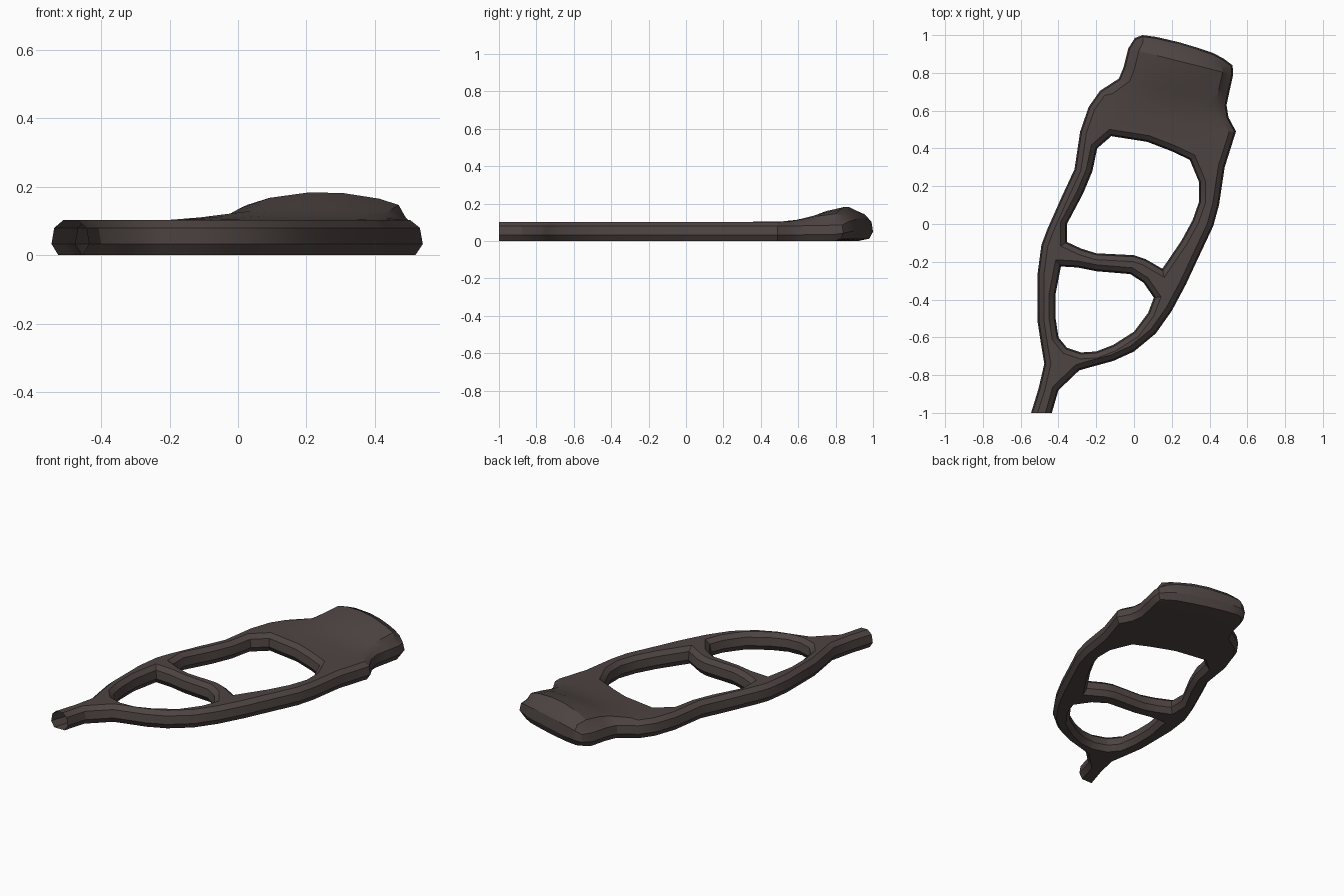
import bpy, bmesh
from mathutils import Vector

if "Cube" in bpy.data.objects:
    bpy.data.objects.remove(bpy.data.objects["Cube"])

# Plan layout: each strip is a list of point pairs across a bar
tail = [((-.545, -1), (-.435, -1)), ((-.505, -.87), (-.40, -.88)),
        ((-.475, -.74), (-.29, -.775)), ((-.355, -.655), (-.28, -.68))]
left_rail = [((-.475, -.74), (-.355, -.655)), ((-.49, -.65), (-.40, -.60)),
             ((-.51, -.52), (-.415, -.50)), ((-.51, -.36), (-.415, -.37)),
             ((-.51, -.26), (-.387, -.225)), ((-.49, -.11), (-.355, -.095)),
             ((-.46, -.03), (-.355, 0)), ((-.38, .15), (-.27, .16)),
             ((-.315, .29), (-.22, .28)), ((-.285, .49), (-.195, .40))]
right_rail = [((-.29, -.775), (-.28, -.68)), ((-.22, -.755), (-.20, -.675)),
              ((-.11, -.725), (-.11, -.64)), ((0, -.675), (0, -.57)),
              ((.115, -.58), (.075, -.47)), ((.20, -.46), (.105, -.39)),
              ((.275, -.32), (.15, -.237)), ((.34, -.18), (.25, -.09)),
              ((.42, -.01), (.31, .02)), ((.45, .10), (.345, .12)),
              ((.48, .30), (.345, .22))]
crossbar = [((-.387, -.225), (-.355, -.095)), ((-.30, -.23), (-.28, -.13)),
            ((-.20, -.25), (-.20, -.155)), ((-.02, -.265), (0, -.165)),
            ((.05, -.31), (.06, -.185)), ((.105, -.39), (.15, -.237))]

# Broad slab: rows across, from the big opening to the rounded end
steps = [0, .1, .22, .42, .6, .8, .9, 1]


def row(a, b):
    return [Vector(a).lerp(Vector(b), t) for t in steps]


slab = [[(-.285, .49), (-.195, .40), (-.12, .465), (.07, .435), (.20, .385),
         (.295, .34), (.345, .22), (.48, .30)],
        row((-.24, .62), (.54, .49)), row((-.18, .705), (.50, .565)),
        row((-.08, .77), (.49, .63)), row((-.055, .83), (.505, .70)),
        row((-.03, .93), (.525, .79)),
        [(.005, .985), (.045, 1), (.12, .99), (.24, .962), (.33, .935),
         (.42, .905), (.475, .875), (.522, .84)]]
rise = [0, .004, .015, .035, .06, .082, .05]

plan = bmesh.new()
info = {}                      # plan position -> (top rise, bottom lift)


def key(p):
    return (round(p[0], 3), round(p[1], 3))


verts = {}


def vert(p):
    k = key(p)
    if k not in verts:
        verts[k] = plan.verts.new((p[0], p[1], 0))
    return verts[k]


def fill(rows):
    for a, b in zip(rows, rows[1:]):
        for i in range(len(a) - 1):
            plan.faces.new([vert(p) for p in (a[i], a[i + 1], b[i + 1], b[i])])


for strip in (tail, left_rail, right_rail, crossbar, slab):
    fill(strip)
for r, pts in enumerate(slab):
    for t, p in zip(steps, pts):
        crown = max(.08, (4 * t * (1 - t)) ** .6)
        info[key(p)] = (rise[r] * crown, .012 if r == 6 else 0)
plan.normal_update()
for f in plan.faces:
    if f.normal.z < 0:
        f.normal_flip()

# Outward direction at every rim point (tail end stays open)
normals, rim = {}, []
for e in plan.edges:
    if e.is_boundary and not all(v.co.y < -.99 for v in e.verts):
        lp = e.link_loops[0]
        a, b = lp.vert, lp.link_loop_next.vert
        d = (b.co - a.co).normalized()
        rim.append((a, b))
        for v in (a, b):
            normals.setdefault(v, []).append(Vector((d.y, -d.x, 0)))
outward = {}
for v, ns in normals.items():
    n = sum(ns, Vector()).normalized()
    n /= max(.7, n.dot(ns[0]))
    if v.co.y < -.99:
        n = Vector((n.x, 0, 0)).normalized()
    outward[v] = n

# Rounded cross-section: (inset, height fraction), top to bottom
section = [(.034, 1), (.008, .78), (0, .32), (.02, 0)]
body = bmesh.new()
rings = []
for inset, h in section:
    ring = {}
    for v in plan.verts:
        if v not in outward and h not in (0, 1):
            continue
        up, lift = info.get(key(v.co), (0, 0))
        co = v.co - outward.get(v, Vector()) * inset
        co.z = lift + (.102 + up - lift) * h
        ring[v] = body.verts.new(co)
    rings.append(ring)
for f in plan.faces:
    body.faces.new([rings[0][v] for v in f.verts])
    body.faces.new([rings[-1][v] for v in reversed(f.verts)])
for a, b in rim:
    for hi, lo in zip(rings, rings[1:]):
        body.faces.new((hi[b], hi[a], lo[a], lo[b]))

mesh = bpy.data.meshes.new("open_frame_handle")
body.to_mesh(mesh)
body.free()
plan.free()
obj = bpy.data.objects.new("open_frame_handle", mesh)
bpy.context.collection.objects.link(obj)
mat = bpy.data.materials.new("dark_brown")
mat.diffuse_color = (.075, .058, .054, 1)
mat.use_nodes = True
mat.node_tree.nodes["Principled BSDF"].inputs["Base Color"].default_value = mat.diffuse_color
mesh.materials.append(mat)
bpy.context.view_layer.objects.active = obj
obj.select_set(True)
bpy.ops.object.shade_smooth_by_angle(angle=.5)
